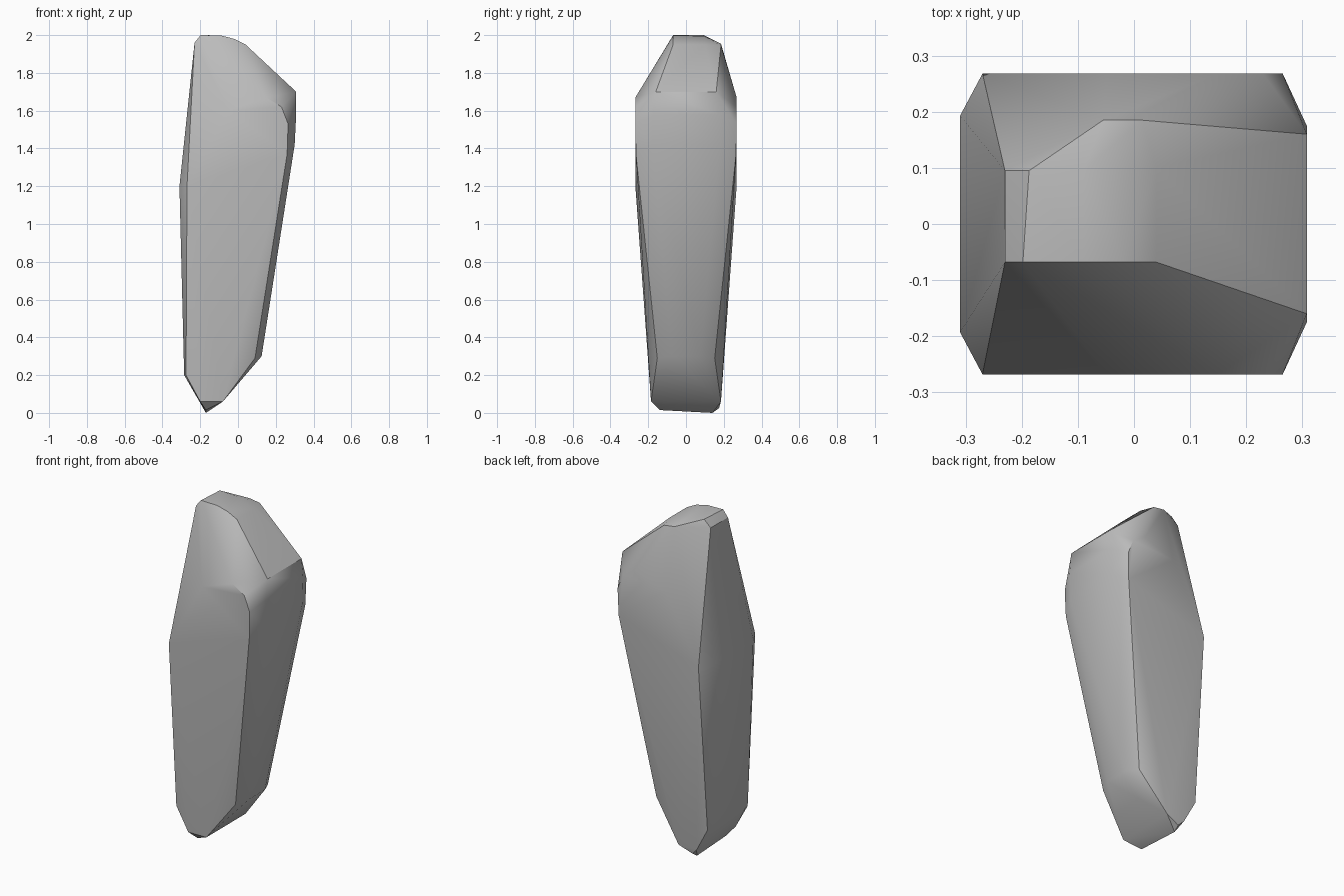
import bpy
import bmesh
import math

cube = bpy.data.objects.get("Cube")
if cube:
    bpy.data.objects.remove(cube, do_unlink=True)

# Stone material
stone = bpy.data.materials.new("stone grey")
stone.use_nodes = True
GREY = (0.5, 0.5, 0.5, 1)
stone.diffuse_color = GREY
stone.node_tree.nodes["Principled BSDF"].inputs["Base Color"].default_value = GREY

# Corners shared by front and back: (x, half depth, z)
paired = [
    (-0.27, 0.268, 1.2), (-0.31, 0.193, 1.2),      # left shoulder
    (-0.05, 0.268, 1.6), (0.15, 0.268, 1.67),      # upper edge of the broad faces
    (0.23, 0.268, 1.62), (0.265, 0.268, 1.53), (0.26, 0.265, 1.37),
    (0.308, 0.16, 1.7), (0.308, 0.175, 1.58), (0.3, 0.18, 1.42),  # right ridge
    (0.125, 0.075, 0.3), (0.09, 0.152, 0.29),      # lower right corner
    (-0.285, 0.15, 0.2), (-0.275, 0.19, 0.2),      # lower left corner
    (-0.08, 0.185, 0.06), (-0.2, 0.185, 0.06),     # foot
]
# Corners of the slanted crown and the uneven tip
single = [
    (-0.23, -0.068, 1.96), (-0.23, 0.095, 1.96),
    (-0.198, -0.068, 2.0), (-0.187, 0.095, 2.0),
    (-0.09, -0.068, 1.998), (-0.09, 0.095, 1.995),
    (-0.02, -0.068, 1.98), (0.04, -0.068, 1.95), (0.04, 0.1, 1.95),
    (-0.055, 0.185, 1.955), (0.015, 0.185, 1.945),
    (-0.17, -0.14, 0.015), (-0.17, 0.14, 0.0), (-0.165, 0.175, 0.025),
]

# Wrap the corners in a faceted boulder
bm = bmesh.new()
for x, y, z in paired:
    for side in (-1, 1):
        bm.verts.new((x, side * y, z))
for corner in single:
    bm.verts.new(corner)
hull = bmesh.ops.convex_hull(bm, input=bm.verts[:])
loose = [v for v in bm.verts if not v.link_faces]
bmesh.ops.delete(bm, geom=loose, context="VERTS")
bmesh.ops.dissolve_limit(bm, angle_limit=math.radians(1.5),
                         verts=bm.verts[:], edges=bm.edges[:])
bmesh.ops.recalc_face_normals(bm, faces=bm.faces[:])
mesh = bpy.data.meshes.new("tall_rock")
bm.to_mesh(mesh)
bm.free()
mesh.materials.append(stone)

rock = bpy.data.objects.new("tall_rock", mesh)
bpy.context.collection.objects.link(rock)

# Soft shading with crisp chipped edges
bpy.context.view_layer.objects.active = rock
rock.select_set(True)
bpy.ops.object.shade_smooth_by_angle(angle=math.radians(32))
